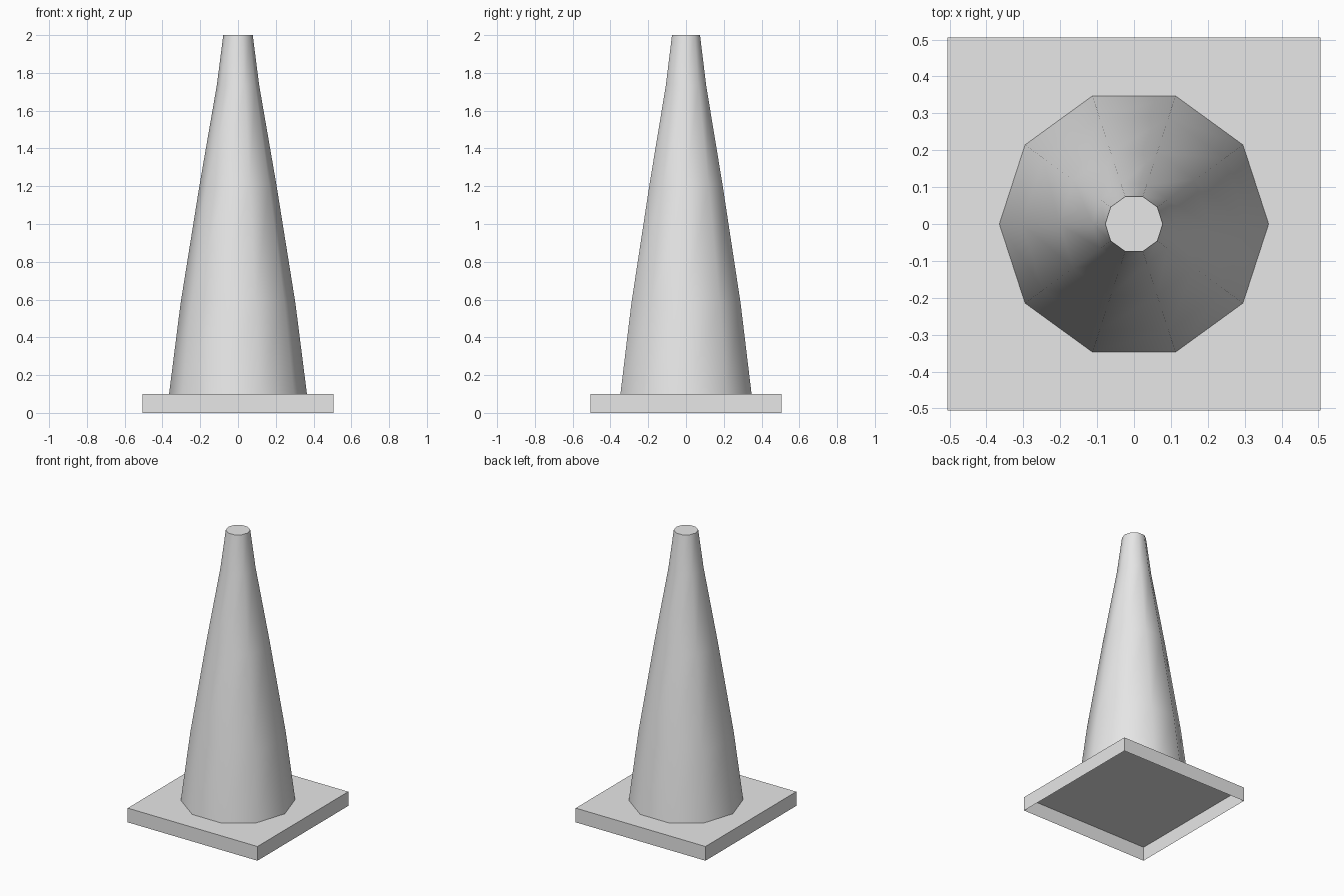
import bpy
import bmesh
from math import cos, sin, tau, radians

cube = bpy.data.objects.get("Cube")
if cube:
    bpy.data.objects.remove(cube, do_unlink=True)

SIDES = 10
BASE_HALF = 0.505
BASE_TOP = 0.1
# Cone profile: radius, height
PROFILE = [(0.365, BASE_TOP), (0.304, 0.58), (0.203, 1.21), (0.112, 1.735), (0.078, 2.0)]

grey = bpy.data.materials.new("light_grey")
grey.use_nodes = True
colour = (0.8, 0.8, 0.8, 1.0)
grey.diffuse_color = colour
grey.node_tree.nodes["Principled BSDF"].inputs["Base Color"].default_value = colour


def add_object(name, bm):
    mesh = bpy.data.meshes.new(name)
    bm.to_mesh(mesh)
    bm.free()
    mesh.materials.append(grey)
    obj = bpy.data.objects.new(name, mesh)
    bpy.context.collection.objects.link(obj)
    return obj


# Base plate: a thin square shell, open underneath
bm = bmesh.new()
bmesh.ops.create_cube(bm, size=1)
for v in bm.verts:
    v.co.x *= 2 * BASE_HALF
    v.co.y *= 2 * BASE_HALF
    v.co.z = (v.co.z + 0.5) * BASE_TOP
bm.normal_update()
underside = [f for f in bm.faces if f.normal.z < -0.5]
bmesh.ops.delete(bm, geom=underside, context='FACES_ONLY')
add_object("base_plate", bm)

# Cone body: ten-sided rings joined by quads, closed with a flat cap
bm = bmesh.new()
rings = [[bm.verts.new((r * cos(tau * i / SIDES), r * sin(tau * i / SIDES), z))
          for i in range(SIDES)] for r, z in PROFILE]
for low, high in zip(rings, rings[1:]):
    for i in range(SIDES):
        j = (i + 1) % SIDES
        bm.faces.new((low[i], low[j], high[j], high[i]))
bm.faces.new(rings[-1])
cone = add_object("cone_body", bm)

# Smooth sides with a crisp rim around the cap
bpy.ops.object.select_all(action='DESELECT')
cone.select_set(True)
bpy.context.view_layer.objects.active = cone
bpy.ops.object.shade_smooth_by_angle(angle=radians(50))
